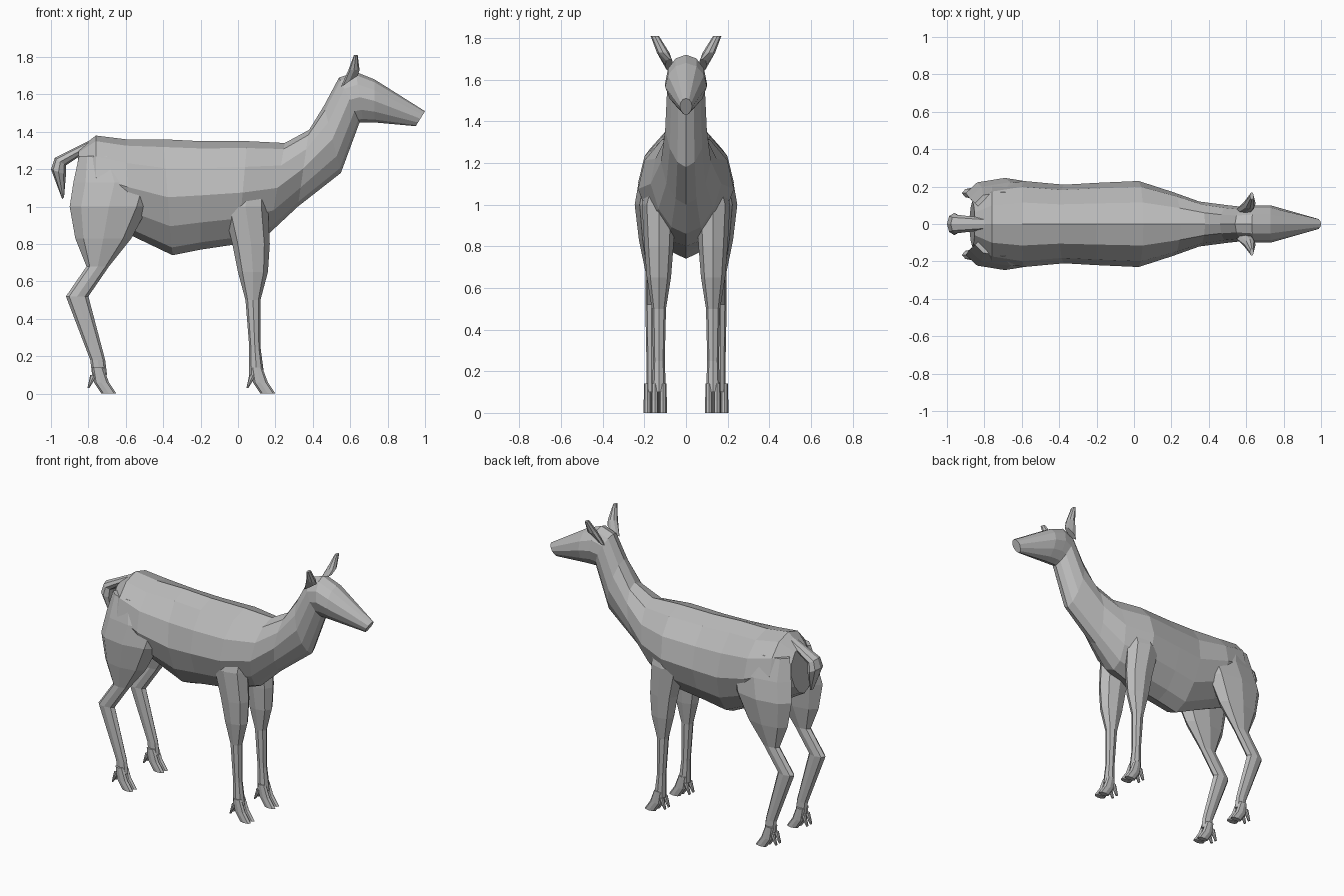
import bpy
import bmesh
from math import sin, cos, tau

if "Cube" in bpy.data.objects:
    bpy.data.objects.remove(bpy.data.objects["Cube"])

# One plain grey coat
grey = bpy.data.materials.new("grey_coat")
grey.use_nodes = True
coat = (.5, .5, .5, 1)
grey.diffuse_color = coat
grey.node_tree.nodes["Principled BSDF"].inputs["Base Color"].default_value = coat


def loft(bm, sections, sides=8, slimming=0):
    """Skin a row of faceted ovals, each spanning start to end in the side plane."""
    rings = []
    for (start_x, start_z), (end_x, end_z), centre_y, half_width in sections:
        ring = []
        for i in range(sides):
            angle = tau * i / sides
            along = .5 - .5 * cos(angle)
            across = half_width * sin(angle) * (1 - slimming * max(0, along - .5))
            ring.append(bm.verts.new((start_x + (end_x - start_x) * along,
                                      centre_y + across,
                                      start_z + (end_z - start_z) * along)))
        rings.append(ring)
    for lower, upper in zip(rings, rings[1:]):
        for i in range(sides):
            bm.faces.new((lower[i - 1], lower[i], upper[i], upper[i - 1]))
    bm.faces.new(rings[0])
    bm.faces.new(rings[-1])


def limb(bm, y, flatness, joints):
    """Skin level ovals through joints (x, z, radius), leaning inward at the top."""
    loft(bm, [((x - radius, z), (x + radius, z), y - max(0, z - 1) * .2,
               .01 + radius * flatness) for x, z, radius in joints])


def foot(bm, x, y):
    """Two splayed toes, each with a small dewclaw behind."""
    for splay in (-.02, .02):
        limb(bm, y + splay, .2, [(x, .14, .03), (x + .02, .06, .04), (x + .06, 0, .04)])
        limb(bm, y + splay, .2, [(x - .02, .1, .02), (x - .05, .03, .005)])


def finish(bm, name, mirrored=False):
    """Turn the skin into a flat-shaded object, optionally repeated across the body."""
    bmesh.ops.recalc_face_normals(bm, faces=bm.faces)
    mesh = bpy.data.meshes.new(name)
    bm.to_mesh(mesh)
    bm.free()
    mesh.materials.append(grey)
    obj = bpy.data.objects.new(name, mesh)
    bpy.context.collection.objects.link(obj)
    if mirrored:
        modifier = obj.modifiers.new("other_side", 'MIRROR')
        modifier.use_axis = (False, True, False)
        modifier.use_mirror_merge = False


# Trunk, neck and head in one skin: spine point, underside point, half width
stations = [
    ((-.85, 1.31), (-.88, 1), .12),
    ((-.76, 1.38), (-.76, .93), .2),
    ((-.6, 1.36), (-.58, .85), .23),
    ((-.4, 1.36), (-.35, .74), .21),
    ((-.2, 1.35), (-.2, .77), .22),
    ((.05, 1.35), (0, .8), .23),
    ((.25, 1.34), (.17, .86), .17),
    ((.38, 1.41), (.32, 1), .12),
    ((.46, 1.54), (.55, 1.18), .1),
    ((.54, 1.69), (.65, 1.45), .09),
    ((.63, 1.72), (.67, 1.45), .1),
    ((.73, 1.68), (.73, 1.45), .1),
    ((1, 1.51), (.95, 1.43), .03),
]
body = bmesh.new()
loft(body, [(spine, under, 0, width) for spine, under, width in stations],
     sides=12, slimming=.4)
finish(body, "body_and_head")

# Ears
ears = bmesh.new()
loft(ears, [((.55, 1.64), (.64, 1.7), .08, .02),
            ((.59, 1.73), (.65, 1.73), .11, .03),
            ((.62, 1.81), (.64, 1.81), .15, .02)])
finish(ears, "ears", mirrored=True)

# Tail, arching back and hanging down
tail = bmesh.new()
loft(tail, [((-.76, 1.37), (-.8, 1.3), 0, .03),
            ((-.98, 1.26), (-.92, 1.22), 0, .05),
            ((-1, 1.2), (-.92, 1.17), 0, .06),
            ((-.94, 1.04), (-.93, 1.05), 0, .02)])
finish(tail, "tail")

# Hind legs: haunch, thigh, hock and shank
hind_y = .165
hind = bmesh.new()
limb(hind, hind_y, .34, [(-.7, 1.27, .15), (-.66, 1.13, .22), (-.69, 1, .21),
                         (-.72, .83, .15), (-.75, .68, .06), (-.86, .52, .06),
                         (-.75, .18, .04), (-.74, .1, .04)])
foot(hind, -.75, hind_y)
finish(hind, "hind_legs", mirrored=True)

# Front legs: shoulder, forearm, knee and shank
front_y = .13
front = bmesh.new()
limb(front, front_y, .6, [(.06, 1.2, .1), (.04, 1, .12), (.07, .8, .1),
                          (.08, .65, .08), (.08, .5, .04), (.09, .25, .03),
                          (.1, .1, .04)])
foot(front, .1, front_y)
finish(front, "front_legs", mirrored=True)
